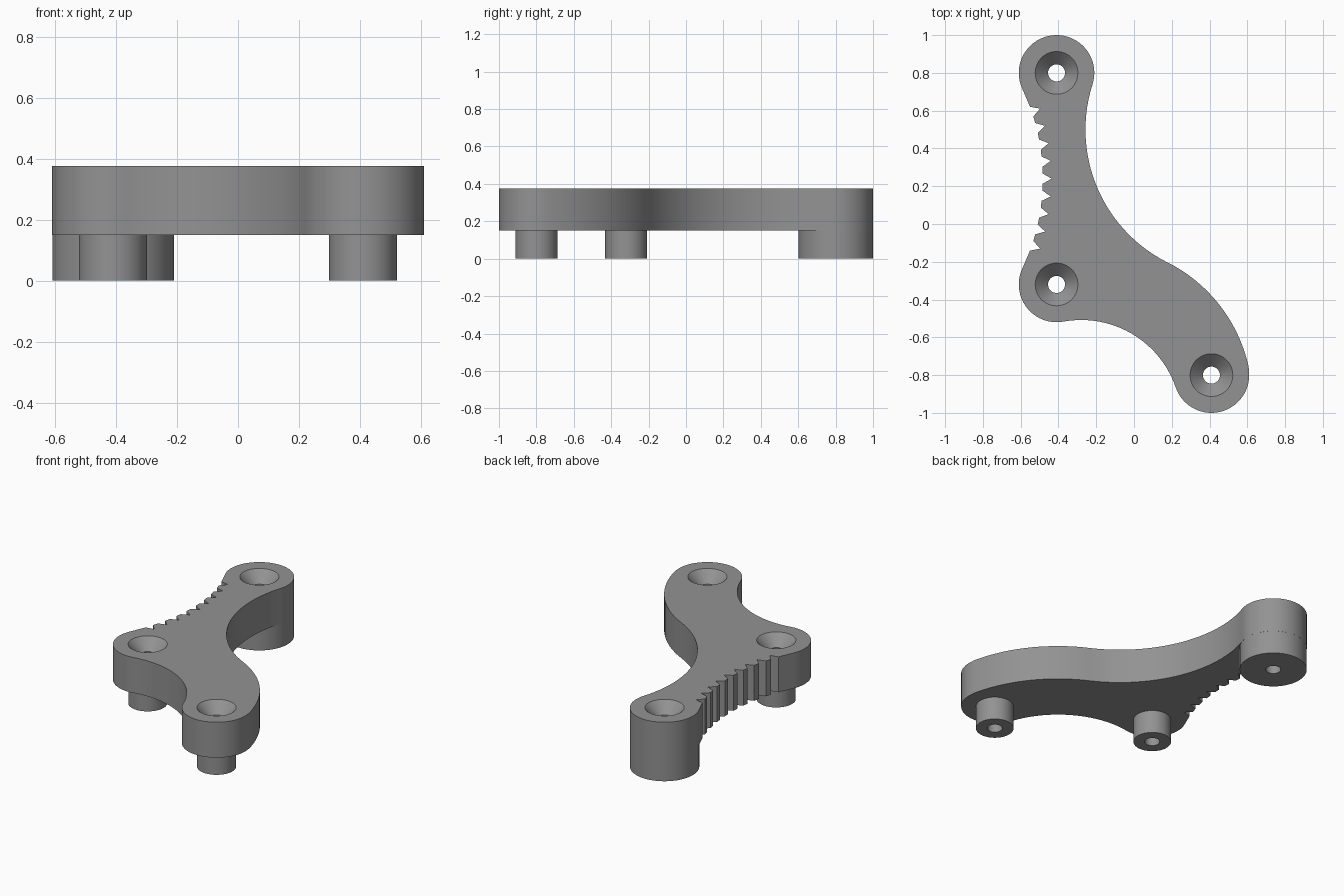
import bpy, bmesh, math
from math import cos, sin, radians, degrees, atan2

if "Cube" in bpy.data.objects:
    bpy.data.objects.remove(bpy.data.objects["Cube"])

R = 0.2                       # lobe radius
Z0, Z1 = 0.15, 0.375          # plate underside and top
A, B, C = (-0.41, 0.80), (-0.41, -0.32), (0.41, -0.80)      # lobe centres
P_IN, R_IN = (0.53, 0.50), 0.787       # concave inner sweep
P_OUT, R_OUT = (-0.189, -0.931), 0.815  # convex shoulder
P_LOW, R_LOW = (-0.28, -1.038), 0.53   # concave lower sweep
P_TOOTH, R_TOOTH = (-1.59, 0.24), 1.107  # toothed edge

grey = bpy.data.materials.new("grey")
grey.diffuse_color = (0.29, 0.29, 0.29, 1)
grey.use_nodes = True
grey.node_tree.nodes["Principled BSDF"].inputs["Base Color"].default_value = grey.diffuse_color


def heading(p, q):
    return degrees(atan2(q[1] - p[1], q[0] - p[0]))


def polar(c, r, a):
    return (c[0] + r * cos(radians(a)), c[1] + r * sin(radians(a)))


def arc(c, r, a0, a1, step):
    n = max(2, round(abs(a1 - a0) / step))
    return [polar(c, r, a0 + (a1 - a0) * i / n) for i in range(n + 1)]


def finish(name, bm):
    bmesh.ops.recalc_face_normals(bm, faces=bm.faces)
    me = bpy.data.meshes.new(name)
    bm.to_mesh(me)
    bm.free()
    me.materials.append(grey)
    ob = bpy.data.objects.new(name, me)
    bpy.context.collection.objects.link(ob)
    return ob


def lathe(name, centre, profile, n=64):
    """Closed round solid from (radius, z) rings."""
    bm = bmesh.new()
    rings = [[bm.verts.new((*polar(centre, r, 360 * (i + 0.5) / n), z)) for i in range(n)]
             for r, z in profile]
    for lo, hi in zip(rings, rings[1:]):
        for i in range(n):
            j = (i + 1) % n
            bm.faces.new((lo[i], lo[j], hi[j], hi[i]))
    bm.faces.new(rings[0][::-1])
    bm.faces.new(rings[-1])
    return finish(name, bm)


def combine(target, tool, op):
    m = target.modifiers.new(op, 'BOOLEAN')
    m.operation, m.object, m.solver = op, tool, 'EXACT'
    bpy.context.view_layer.objects.active = target
    bpy.ops.object.modifier_apply(modifier=m.name)
    bpy.data.objects.remove(tool)


# Plate outline, clockwise around the lobes
joint = heading(P_IN, P_OUT) % 360
pts = arc(A, R, heading(A, P_TOOTH) % 360, heading(A, P_IN), 6)
pts += arc(P_IN, R_IN, heading(P_IN, A), joint, 3)
pts += arc(P_OUT, R_OUT, joint - 180, heading(P_OUT, C), 3)
pts += arc(C, R, heading(P_OUT, C), heading(C, P_LOW), 6)
pts += arc(P_LOW, R_LOW, heading(P_LOW, C), heading(P_LOW, B), 4)
pts += arc(B, R, heading(B, P_LOW), heading(B, P_TOOTH) - 360, 6)
# Nine V notches along the toothed edge
for i in range(-4, 5):
    a = i * 4.68
    pts += [polar(P_TOOTH, R_TOOTH, a - 1.4), polar(P_TOOTH, R_TOOTH + 0.047, a),
            polar(P_TOOTH, R_TOOTH, a + 1.4)]

# Drop repeated points where arcs meet
outline = [p for i, p in enumerate(pts) if math.dist(p, pts[i - 1]) > 0.004]

bm = bmesh.new()
face = bm.faces.new([bm.verts.new((x, y, Z0)) for x, y in outline])
ext = bmesh.ops.extrude_face_region(bm, geom=[face])
for v in ext["geom"]:
    if isinstance(v, bmesh.types.BMVert):
        v.co.z = Z1
plate = finish("bracket_plate", bm)

# Full-width leg at the back, slim pegs under the other two lobes
for centre, r in ((A, R - 0.0005), (B, 0.112), (C, 0.112)):
    combine(plate, lathe("leg", centre, [(r, 0), (r, 0.2)]), 'UNION')

# Countersunk screw holes
for centre in (A, B, C):
    drill = lathe("drill", centre, [(0.045, -0.1), (0.045, Z1 - 0.068),
                                    (0.113, Z1), (0.113, Z1 + 0.1)])
    combine(plate, drill, 'DIFFERENCE')

bpy.ops.object.select_all(action='DESELECT')
plate.select_set(True)
bpy.context.view_layer.objects.active = plate
bpy.ops.object.shade_smooth_by_angle(angle=radians(30))
